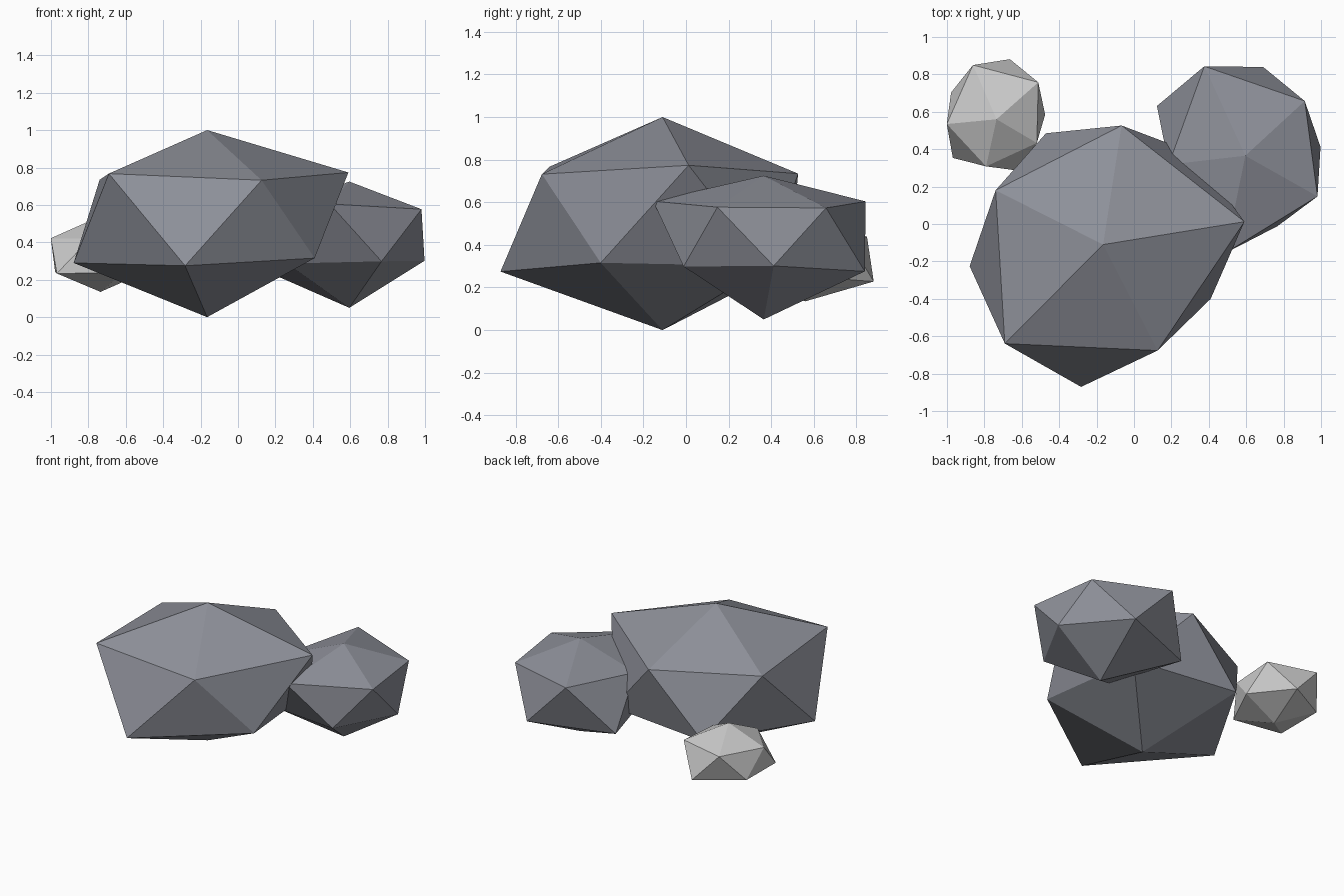
import bpy, bmesh, math

if "Cube" in bpy.data.objects:
    bpy.data.objects.remove(bpy.data.objects["Cube"])

slate = bpy.data.materials.new("slate")
slate.diffuse_color = (0.27, 0.28, 0.32, 1)
slate.use_nodes = True
slate.node_tree.nodes["Principled BSDF"].inputs["Base Color"].default_value = slate.diffuse_color

SLOPE = 0.325  # ring height gained per unit of ring radius (flattened stones)


def rock(name, centre, turn, top, bottom, radii, material=None):
    """Low-poly stone: an icosphere with each corner pushed in or out.
    radii: ring corners every 36 degrees, alternating upper and lower ring."""
    bm = bmesh.new()
    bmesh.ops.create_icosphere(bm, subdivisions=1, radius=1)
    cx, cy, cz = centre
    for v in bm.verts:
        x, y, z = v.co
        if abs(z) > 0.9:
            v.co = (cx, cy, top if z > 0 else bottom)
            continue
        step = round(math.degrees(math.atan2(y, x)) / 36) % 10
        a = math.radians(turn + 36 * step)
        r = radii[step]
        v.co = (cx + r * math.cos(a), cy + r * math.sin(a),
                cz + math.copysign(SLOPE * r, z))
    mesh = bpy.data.meshes.new(name)
    bm.to_mesh(mesh)
    bm.free()
    if material:
        mesh.materials.append(material)
    bpy.context.collection.objects.link(bpy.data.objects.new(name, mesh))


# Main boulder
rock("large_boulder", (-0.165, -0.11, 0.525), 9.2, 1.0, 0.0,
     [.765, .69, .644, .669, .644, .723, .746, .77, .637, .644], slate)
# Second boulder at the back right
rock("medium_boulder", (0.595, 0.365, 0.433), 42.6, 0.725, 0.05,
     [.432, .484, .526, .542, .412, .45, .53, .414, .443, .405], slate)
# Pale small stone at the back left
rock("small_stone", (-0.735, 0.56, 0.335), 41.5, 0.54, 0.135,
     [.298, .329, .316, .282, .267, .312, .258, .30, .25, .261])
